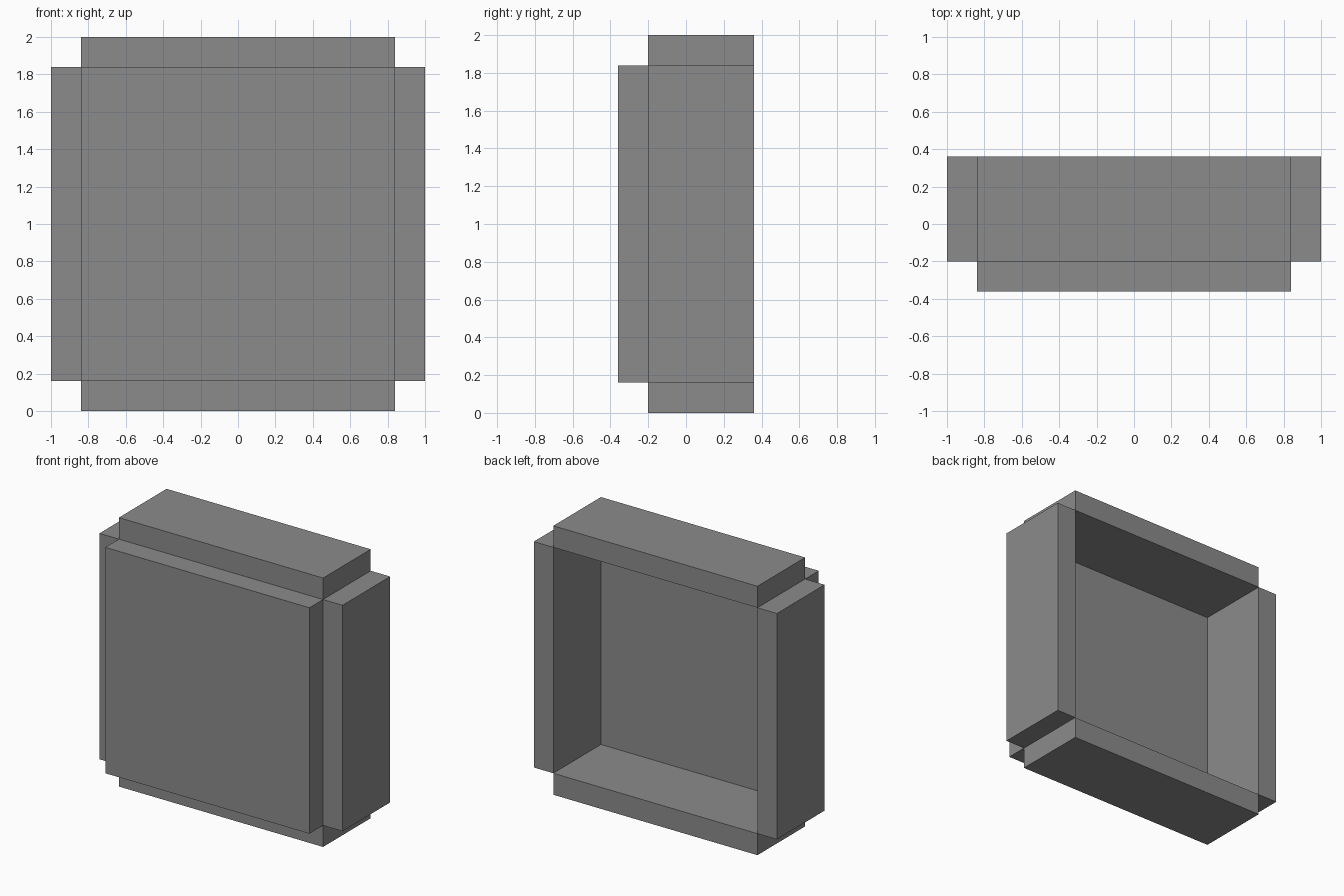
import bpy

if "Cube" in bpy.data.objects:
    bpy.data.objects.remove(bpy.data.objects["Cube"])

grey = bpy.data.materials.new("mid grey")
grey.diffuse_color = (0.26, 0.26, 0.26, 1.0)
grey.use_nodes = True
grey.node_tree.nodes["Principled BSDF"].inputs["Base Color"].default_value = grey.diffuse_color

HALF = 0.84            # half width of the square opening
WALL = 0.16            # panel thickness
FRONT, BACK = -0.20, 0.36
MID_Z = 1.0


def panel(name, low, high):
    """Axis-aligned box between two corners."""
    centre = [(a + b) / 2 for a, b in zip(low, high)]
    bpy.ops.mesh.primitive_cube_add(size=1, location=centre)
    obj = bpy.context.object
    obj.name = name
    obj.scale = [b - a for a, b in zip(low, high)]
    bpy.ops.object.transform_apply(location=False, rotation=False, scale=True)
    obj.data.materials.append(grey)
    return obj


# Front plate, closing the box on the -y side
panel("front_panel", (-HALF, FRONT - WALL, MID_Z - HALF), (HALF, FRONT, MID_Z + HALF))

# Side walls
for name, x in (("left_panel", -HALF - WALL), ("right_panel", HALF)):
    panel(name, (x, FRONT, MID_Z - HALF), (x + WALL, BACK, MID_Z + HALF))

# Floor and roof
for name, z in (("bottom_panel", 0.0), ("top_panel", MID_Z + HALF)):
    panel(name, (-HALF, FRONT, z), (HALF, BACK, z + WALL))
